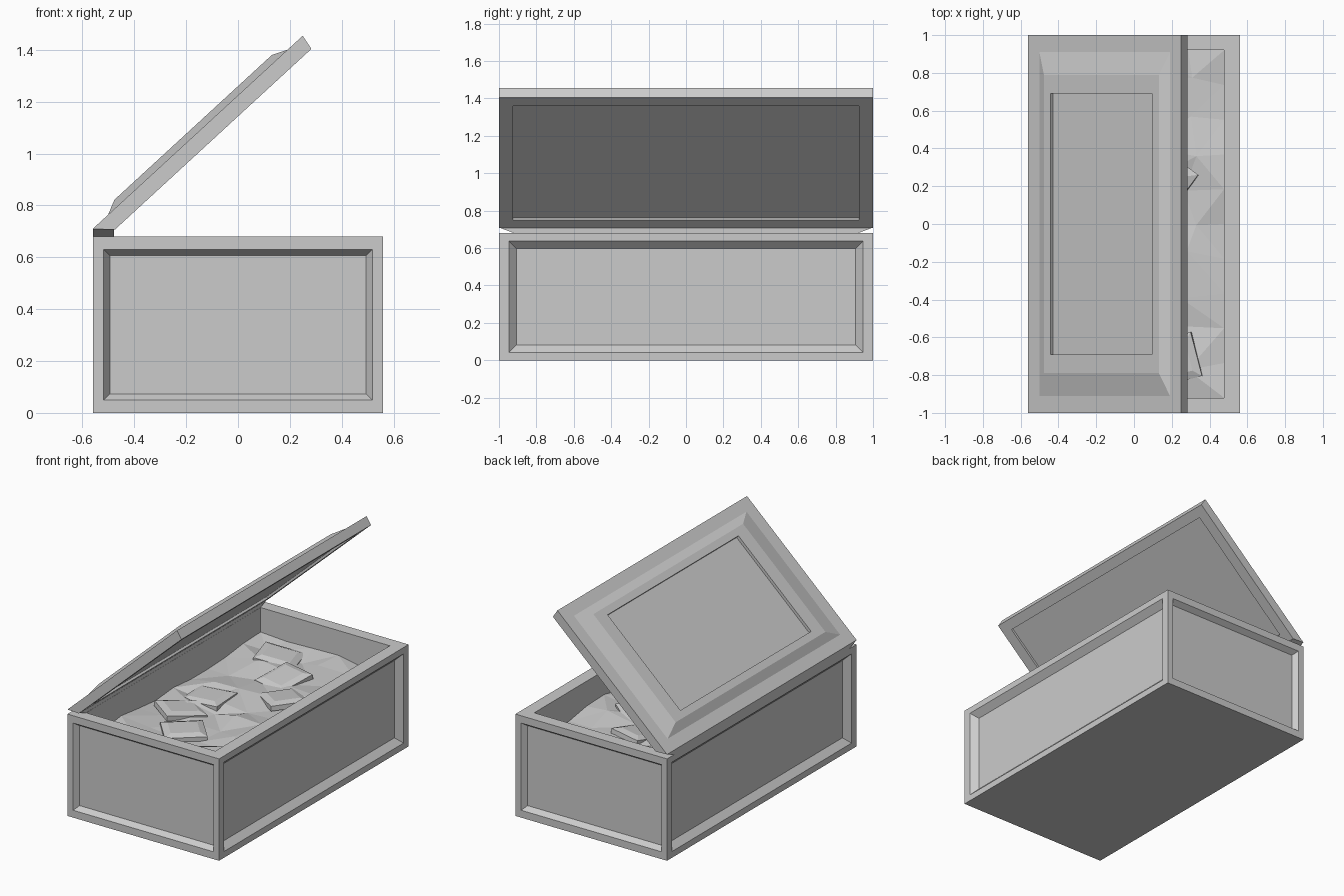
import bpy, bmesh, math, random
from mathutils import Vector, Matrix

if "Cube" in bpy.data.objects:
    bpy.data.objects.remove(bpy.data.objects["Cube"])

random.seed(4)


def make_object(name, bm):
    bmesh.ops.recalc_face_normals(bm, faces=bm.faces[:])
    mesh = bpy.data.meshes.new(name)
    bm.to_mesh(mesh)
    bm.free()
    ob = bpy.data.objects.new(name, mesh)
    bpy.context.collection.objects.link(ob)
    return ob


def block(lo, hi):
    bm = bmesh.new()
    bmesh.ops.create_cube(bm, size=1)
    lo, hi = Vector(lo), Vector(hi)
    for v in bm.verts:
        v.co = Vector([lo[i] + (v.co[i] + 0.5) * (hi[i] - lo[i]) for i in range(3)])
    bm.normal_update()
    return bm


def face_toward(bm, direction):
    return max(bm.faces, key=lambda f: f.normal.dot(Vector(direction)))


def step(bm, face, margin, depth=0.0):
    """Extrude a rectangular face: shrink by a margin per axis, move along its normal."""
    normal = face.normal.copy()
    new = bmesh.ops.extrude_discrete_faces(bm, faces=[face])["faces"][0]
    centre = new.calc_center_median()
    for v in new.verts:
        d = v.co - centre
        for i in range(3):
            if abs(d[i]) > 1e-4:
                v.co[i] -= math.copysign(margin[i], d[i])
        v.co += normal * depth
    bm.normal_update()
    return new


# Box body with sunken panels and an open cavity
bm = block((-0.56, -1, 0), (0.56, 1, 0.68))
faces = {d: face_toward(bm, d) for d in
         [(1, 0, 0), (-1, 0, 0), (0, 1, 0), (0, -1, 0), (0, 0, 1)]}
for d, f in faces.items():
    if d[2]:
        f = step(bm, f, (0.083, 0.08, 0))
        step(bm, f, (0, 0, 0), -0.27)
    elif d[0]:
        f = step(bm, f, (0, 0.053, 0.042))
        step(bm, f, (0, 0.04, 0.04), -0.04)
    else:
        f = step(bm, f, (0.042, 0, 0.049))
        step(bm, f, (0.024, 0, 0.024), -0.035)
make_object("box_body", bm)

# Hinge strip, flaring from the inner width up to the full width
bm = block((-0.56, -1, 0.68), (-0.478, 1, 0.71))
for v in bm.verts:
    if v.co.z < 0.69:
        v.co.y *= 0.92
make_object("hinge_strip", bm)

# Lid, modelled flat with its hinge edge at the origin
bm = block((0, -1, -0.06), (1.1, 1, 0))
top, under = face_toward(bm, (0, 0, 1)), face_toward(bm, (0, 0, -1))
for v in under.verts:
    v.co.x += 0.06 if v.co.x < 0.5 else -0.01
bm.normal_update()
top = step(bm, top, (0.08, 0.09, 0))
top = step(bm, top, (0.057, 0.12, 0), 0.026)
top = step(bm, top, (0.048, 0.10, 0))
step(bm, top, (0, 0, 0), -0.02)
under = step(bm, under, (0.065, 0.075, 0))
step(bm, under, (0, 0, 0), -0.015)
lid = make_object("lid", bm)
lid.location = (-0.56, 0, 0.71)
lid.rotation_euler = (0, -math.radians(42.6), 0)

# Crumpled lining filling the cavity
bm = bmesh.new()
bmesh.ops.create_grid(bm, x_segments=5, y_segments=10, size=1)
for v in bm.verts:
    edge = max(abs(v.co.x), abs(v.co.y)) > 0.99
    jitter = 0 if edge else 0.045
    v.co = Vector((v.co.x * 0.477 + random.uniform(-jitter, jitter),
                   v.co.y * 0.92 + random.uniform(-jitter, jitter),
                   0.50 + random.uniform(-0.02, 0.025)))
bmesh.ops.triangulate(bm, faces=bm.faces[:])
make_object("crumpled_lining", bm)

# Folded pieces poking out of the lining
for i in range(7):
    bm = block((-0.12, -0.13, -0.02), (0.12, 0.13, 0.012))
    step(bm, face_toward(bm, (0, 0, 1)), (0.04, 0.04, 0), 0.015)
    bm.transform(Matrix.Translation((random.uniform(-0.26, 0.28), -0.72 + i * 0.24, 0.50))
                 @ Matrix.Rotation(random.uniform(0, 3), 4, 'Z')
                 @ Matrix.Rotation(random.uniform(-0.2, 0.2), 4, 'X'))
    make_object(f"folded_piece_{i + 1}", bm)
